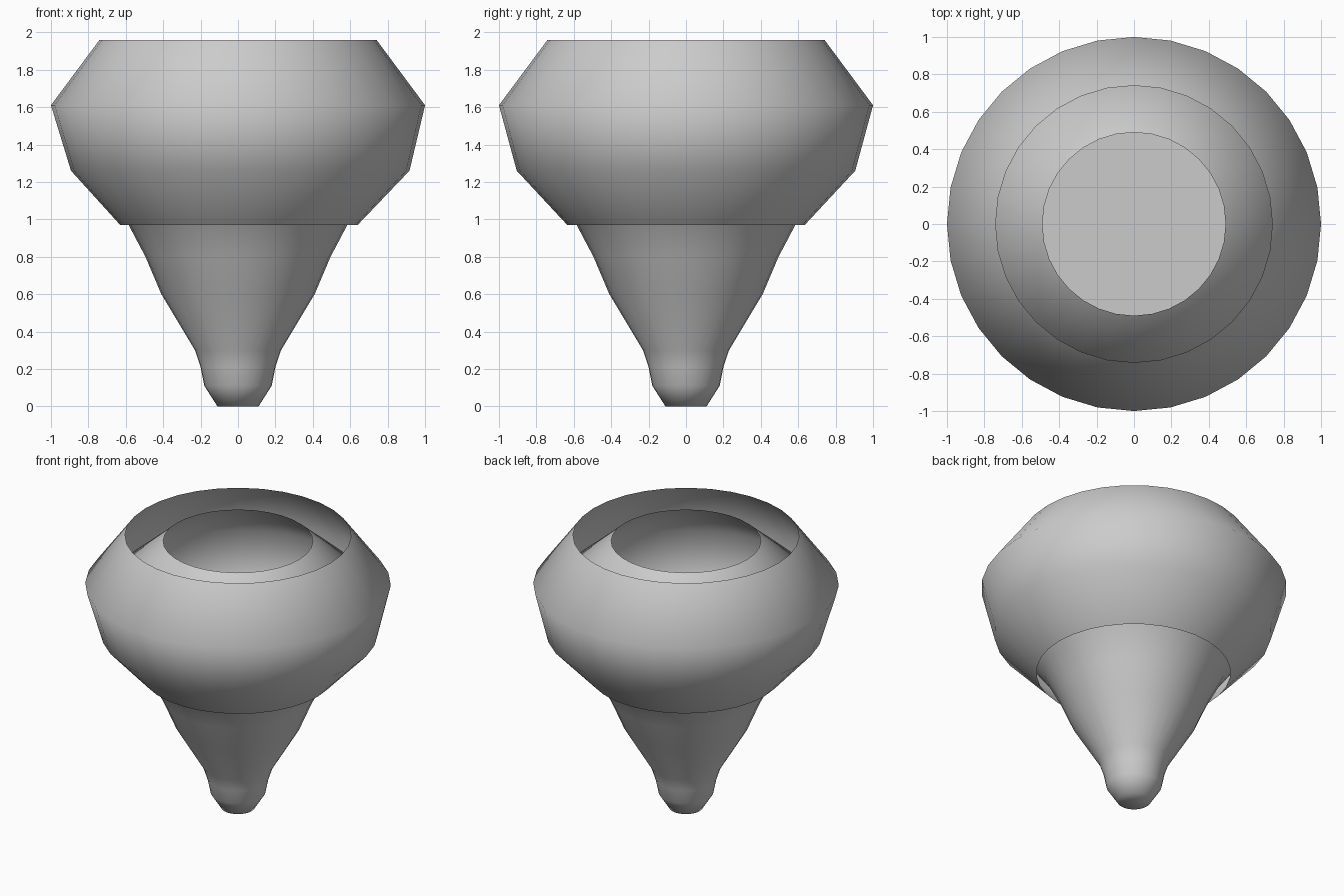
import bpy, bmesh, math

if "Cube" in bpy.data.objects:
    bpy.data.objects.remove(bpy.data.objects["Cube"])

SIDES = 32


def lathe(name, profile, cap_start=False, cap_end=False, angle=60):
    """Spin (radius, z, x shift) rings around z into a smooth open skin."""
    bm = bmesh.new()
    rings = []
    for r, z, dx in profile:
        rings.append([bm.verts.new((dx + r * math.cos(2 * math.pi * i / SIDES),
                                    r * math.sin(2 * math.pi * i / SIDES), z))
                      for i in range(SIDES)])
    for a, b in zip(rings, rings[1:]):
        for i in range(SIDES):
            j = (i + 1) % SIDES
            bm.faces.new((a[i], a[j], b[j], b[i]))
    if cap_start:
        bm.faces.new(rings[0][::-1])
    if cap_end:
        bm.faces.new(rings[-1])
    mesh = bpy.data.meshes.new(name)
    bm.to_mesh(mesh)
    bm.free()
    obj = bpy.data.objects.new(name, mesh)
    bpy.context.collection.objects.link(obj)
    bpy.ops.object.select_all(action='DESELECT')
    obj.select_set(True)
    bpy.context.view_layer.objects.active = obj
    bpy.ops.object.shade_smooth_by_angle(angle=math.radians(angle))
    return obj


# Outer band, open at both ends
lathe("outer_shell", [(0.635, 0.97, 0.005), (0.905, 1.26, 0.012),
                      (1.0, 1.61, 0), (0.74, 1.96, 0)], angle=80)

# Hollow inner body: pointed foot, belly hidden by the shell, open mouth
lathe("inner_body", [(0.11, 0, 0), (0.18, 0.11, 0), (0.20, 0.21, 0),
                     (0.23, 0.30, 0), (0.41, 0.60, 0), (0.495, 0.80, 0),
                     (0.59, 0.98, 0), (0.80, 1.26, 0), (0.86, 1.60, 0),
                     (0.49, 1.92, 0)], cap_start=True, angle=80)

# Flat floor inside the hollow
lathe("inner_floor", [(0.30, 0.98, 0), (0.588, 0.98, 0)], cap_start=True)
